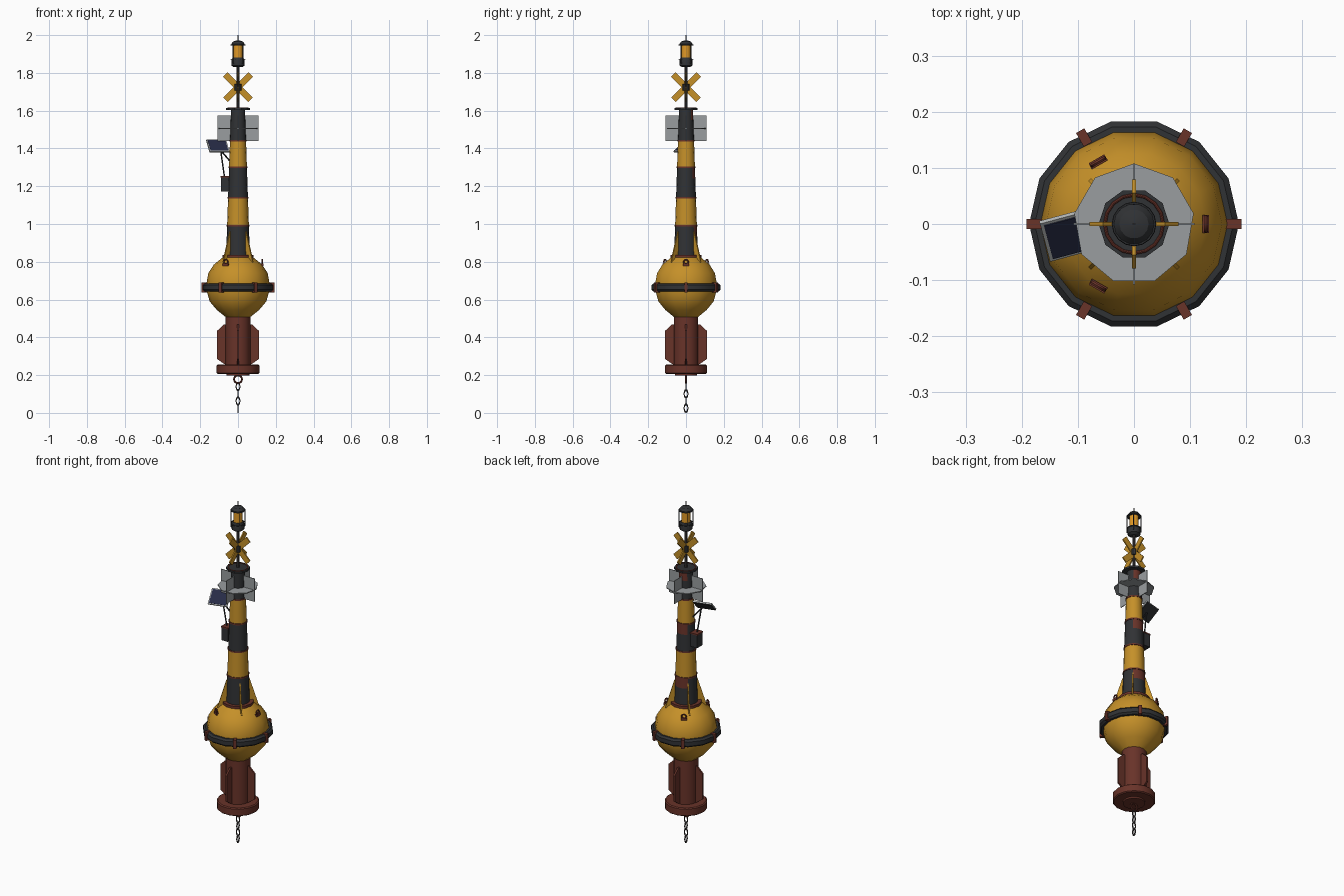
import bpy, bmesh, math
from mathutils import Matrix, Vector

cube = bpy.data.objects.get("Cube")
if cube:
    bpy.data.objects.remove(cube, do_unlink=True)

made = []


def material(name, r, g, b):
    m = bpy.data.materials.new(name)
    m.use_nodes = True
    m.diffuse_color = (r, g, b, 1)
    m.node_tree.nodes["Principled BSDF"].inputs["Base Color"].default_value = (r, g, b, 1)
    return m


YELLOW = material("buoy yellow", .56, .28, .022)
BLACK = material("charcoal black", .03, .032, .035)
RUST = material("red oxide", .14, .033, .022)
GREY = material("reflector grey", .32, .34, .35)
AMBER = material("amber lens", .75, .32, .02)
NAVY = material("solar cell navy", .02, .024, .06)
SILVER = material("pale frame", .45, .47, .47)
STEEL = material("dark steel", .045, .04, .04)


def finish(name, bm, *mats):
    bmesh.ops.recalc_face_normals(bm, faces=bm.faces)
    mesh = bpy.data.meshes.new(name)
    bm.to_mesh(mesh)
    bm.free()
    for m in mats:
        mesh.materials.append(m)
    ob = bpy.data.objects.new(name, mesh)
    bpy.context.collection.objects.link(ob)
    made.append(ob)
    return ob


def lathe(name, profile, mat, n=14, phase=0.0, closed=False, matrix=None):
    """Revolve (radius, z) points; open profiles get end caps."""
    bm = bmesh.new()
    rings = [[bm.verts.new((r * math.cos(phase + math.tau * i / n),
                            r * math.sin(phase + math.tau * i / n), z))
              for i in range(n)] for r, z in profile]
    pairs = list(zip(rings, rings[1:]))
    if closed:
        pairs.append((rings[-1], rings[0]))
    for a, b in pairs:
        for i in range(n):
            j = (i + 1) % n
            bm.faces.new((a[i], a[j], b[j], b[i]))
    if not closed:
        bm.faces.new(rings[0][::-1])
        bm.faces.new(rings[-1])
    if matrix:
        bm.transform(matrix)
    return finish(name, bm, mat)


def disc(name, r, z0, z1, mat, n=14, phase=0.0):
    return lathe(name, [(r, z0), (r, z1)], mat, n, phase)


def torus(name, R, r, mat, matrix=None, n=16, k=8):
    ring = [(R + r * math.cos(math.tau * i / k), r * math.sin(math.tau * i / k)) for i in range(k)]
    return lathe(name, ring, mat, n, closed=True, matrix=matrix)


def box(name, size, matrix, mat):
    bm = bmesh.new()
    bmesh.ops.create_cube(bm, size=1)
    bm.transform(matrix @ Matrix.Diagonal((*size, 1)))
    return finish(name, bm, mat)


def rod(name, a, b, r, mat, n=8):
    a, b = Vector(a), Vector(b)
    d = b - a
    m = Matrix.Translation((a + b) / 2) @ d.to_track_quat('Z', 'Y').to_matrix().to_4x4()
    h = d.length / 2
    return lathe(name, [(r, -h), (r, h)], mat, n, matrix=m)


def plate(name, outline, thick, matrix, mat):
    """Flat plate from an outline in its own xz plane."""
    bm = bmesh.new()
    face = bm.faces.new([bm.verts.new((x, -thick / 2, z)) for x, z in outline])
    out = bmesh.ops.extrude_face_region(bm, geom=[face])
    moved = [v for v in out["geom"] if isinstance(v, bmesh.types.BMVert)]
    bmesh.ops.translate(bm, verts=moved, vec=(0, thick, 0))
    bm.transform(matrix)
    return finish(name, bm, mat)


def at(x, y, z):
    return Matrix.Translation((x, y, z))


def spin(deg, axis='Z'):
    return Matrix.Rotation(math.radians(deg), 4, axis)


# Mooring chain and shackle
for i in range(4):
    turn = spin(90 if i % 2 == 0 else 0)
    m = at(0, 0, .025 + .038 * i) @ turn @ Matrix.Diagonal((.65, 1, 1.3, 1)) @ spin(90, 'X')
    torus(f"chain_link_{i + 1}", .0155, .0042, STEEL, m, 12, 6)
torus("shackle_ring", .021, .005, RUST, at(0, 0, .178) @ spin(90, 'X'))

# Counterweight and tail tube with fins
disc("mooring_plate", .06, .198, .21, RUST)
lathe("counterweight", [(.108, .207), (.114, .212), (.114, .25), (.108, .255)], RUST)
disc("tail_tube", .066, .25, .52, RUST)
for i in range(4):
    plate(f"tail_fin_{i + 1}", [(.06, .255), (.075, .26), (.11, .285), (.11, .435), (.075, .468), (.06, .468)],
          .01, spin(90 * i), RUST)

# Float hull, fender and clamps
lathe("float_hull", [(.066, .508), (.112, .545), (.15, .59), (.164, .64), (.167, .685),
                     (.157, .74), (.128, .785), (.085, .82), (.07, .83)], YELLOW)
lathe("fender_ring", [(.16, .642), (.177, .642), (.187, .652), (.187, .676), (.177, .686), (.16, .686)],
      BLACK, closed=True)
for i in range(6):
    box(f"fender_clamp_{i + 1}", (.028, .017, .052), spin(60 * i) @ at(.178, 0, .664), RUST)

# Lifting eyes on the hull shoulder
for i in range(3):
    place = spin(120 * i) @ at(.128, 0, .79)
    box(f"lifting_eye_base_{i + 1}", (.012, .032, .014), place @ at(0, 0, -.005), RUST)
    torus(f"lifting_eye_{i + 1}", .012, .004, RUST, place @ at(0, 0, .01) @ spin(90, 'Y'), 12, 6)


# Tapered tower in bands, with worn primer on the back of the dark ones
def tower_radius(z):
    return .063 - .0335 * (z - .83)


levels = [.82, .99, 1.14, 1.30, 1.44, 1.61]
for i, (lo, hi) in enumerate(zip(levels, levels[1:])):
    dark = i % 2 == 0
    prof = [(tower_radius(z), z) for z in (lo, hi - .06, hi)]
    band = lathe(f"tower_band_{i + 1}", prof, BLACK if dark else YELLOW, 16)
    if dark:
        band.data.materials.append(RUST)
        for p in band.data.polygons:
            if p.normal.y > .75 and p.center.z > hi - .06:
                p.material_index = 1
    if i:
        disc(f"tower_collar_{i}", tower_radius(lo) + .003, lo - .004, lo + .004, RUST, 16)
disc("tower_base_flange", .083, .822, .836, RUST)
for i in range(4):
    plate(f"tower_gusset_{i + 1}", [(.05, .96), (.062, .96), (.112, .8), (.104, .785), (.05, .81)],
          .007, spin(45 + 90 * i), YELLOW)

# Radar reflector
disc("reflector_disc", .108, 1.503, 1.508, GREY, 9, math.pi / 2)
for i in range(2):
    box(f"reflector_plate_{i + 1}", (.216, .004, .135), spin(90 * i) @ at(0, 0, 1.507), GREY)

# Solar panel with arm and battery box
panel = at(-.107, -.017, 1.413) @ spin(15) @ spin(42, 'X')
box("solar_panel_frame", (.108, .094, .008), panel, SILVER)
box("solar_panel_back", (.102, .088, .004), panel @ at(0, 0, -.005), BLACK)
box("solar_panel_cells", (.096, .082, .003), panel @ at(0, 0, .0045), NAVY)
rod("panel_arm", (-.04, 0, 1.33), (-.1, -.012, 1.4), .004, BLACK)
rod("panel_strut", (-.072, 0, 1.25), (-.093, -.01, 1.4), .004, BLACK)
box("battery_box", (.042, .05, .075), at(-.069, 0, 1.21), BLACK)
box("battery_lid", (.046, .054, .007), at(-.069, 0, 1.25), RUST)

# Top platform and mast
disc("top_platform", .063, 1.604, 1.614, BLACK, 10)
torus("platform_rim", .052, .003, RUST, at(0, 0, 1.614))
rod("mast", (0, 0, 1.61), (0, 0, 1.85), .0085, STEEL)

# Crossed topmark in both upright planes
for i in range(2):
    for j, tilt in enumerate((45, -45)):
        box(f"topmark_bar_{2 * i + j + 1}", (.19, .007, .034),
            at(0, 0, 1.725) @ spin(90 * i) @ spin(tilt, 'Y'), YELLOW)
disc("topmark_hub", .02, 1.708, 1.742, BLACK, 10)

# Lantern with guard cage
lathe("lantern_base", [(.022, 1.83), (.034, 1.838), (.034, 1.87), (.028, 1.882)], BLACK)
disc("lantern_lens", .025, 1.88, 1.952, AMBER)
lathe("lantern_cap", [(.034, 1.946), (.036, 1.953), (.026, 1.966), (.008, 1.972)], BLACK)
for i, z in enumerate((1.872, 1.948)):
    torus(f"cage_ring_{i + 1}", .037, .0028, BLACK, at(0, 0, z), 16, 6)
for i in range(4):
    c, s = (.037 * f(math.radians(45 + 90 * i)) for f in (math.cos, math.sin))
    rod(f"cage_bar_{i + 1}", (c, s, 1.85), (c, s, 1.95), .0025, BLACK, 6)
    rod(f"cage_foot_{i + 1}", (c, s, 1.852), (c * .8, s * .8, 1.852), .0025, BLACK, 6)
rod("lantern_spike", (0, 0, 1.965), (0, 0, 2.0), .0025, STEEL, 6)

# Soft shading with crisp edges
for ob in bpy.context.selected_objects:
    ob.select_set(False)
for ob in made:
    ob.select_set(True)
bpy.context.view_layer.objects.active = made[0]
bpy.ops.object.shade_smooth_by_angle(angle=math.radians(32))
